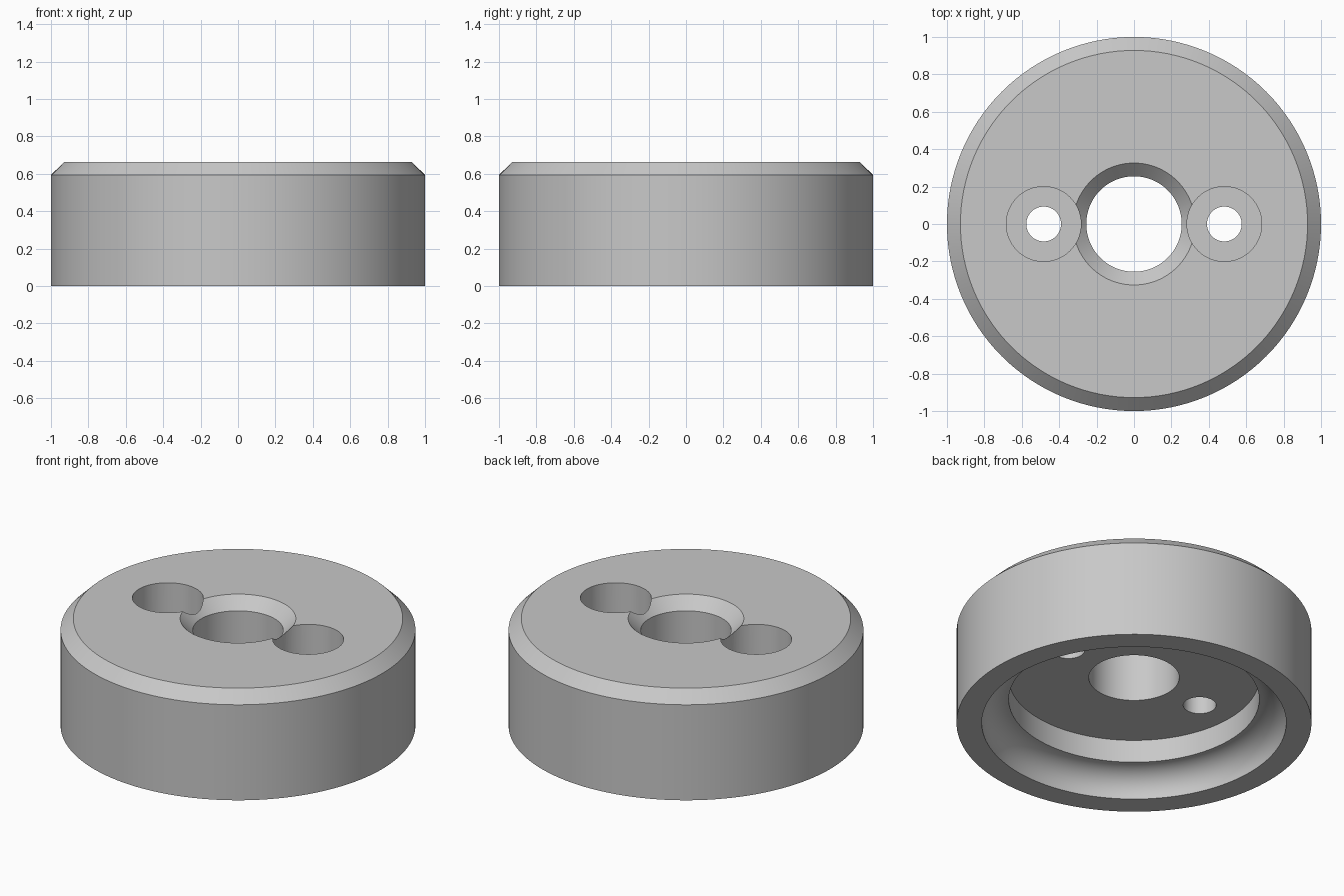
import bpy, bmesh, math

cube = bpy.data.objects.get("Cube")
if cube:
    bpy.data.objects.remove(cube, do_unlink=True)

HEIGHT = 0.664
SEGMENTS = 128

grey = bpy.data.materials.new("plain grey")
grey.use_nodes = True
COLOUR = (0.58, 0.58, 0.58, 1)
grey.diffuse_color = COLOUR
grey.node_tree.nodes["Principled BSDF"].inputs["Base Color"].default_value = COLOUR


def add_object(name, bm):
    bmesh.ops.recalc_face_normals(bm, faces=bm.faces)
    mesh = bpy.data.meshes.new(name)
    bm.to_mesh(mesh)
    bm.free()
    mesh.materials.append(grey)
    obj = bpy.data.objects.new(name, mesh)
    bpy.context.collection.objects.link(obj)
    return obj


def lathe(name, profile):
    """Turn a closed (radius, z) outline around the z axis."""
    bm = bmesh.new()
    verts = [bm.verts.new((r, 0, z)) for r, z in profile]
    edges = [bm.edges.new((a, b)) for a, b in zip(verts, verts[1:] + verts[:1])]
    bmesh.ops.spin(bm, geom=verts + edges, cent=(0, 0, 0), axis=(0, 0, 1),
                   angle=math.tau, steps=SEGMENTS, use_merge=True)
    bmesh.ops.remove_doubles(bm, verts=bm.verts, dist=1e-5)
    return add_object(name, bm)


def cylinder_cutter(name, x, radius, bottom, top):
    bm = bmesh.new()
    bmesh.ops.create_cone(bm, cap_ends=True, segments=64, radius1=radius,
                          radius2=radius, depth=top - bottom)
    bmesh.ops.translate(bm, verts=bm.verts, vec=(x, 0, (top + bottom) / 2))
    cutter = add_object(name, bm)
    cutter.hide_render = True
    return cutter


# Turned body: chamfered outside and bore, stepped recess with a cove below
FLOOR, STEP, COVE = 0.294, 0.706, 0.152
cove = [(STEP + COVE * math.cos(a), COVE * math.sin(a))
        for a in (math.pi / 2 * i / 12 for i in range(13))]
profile = [(1, 0), (1, 0.594), (0.928, HEIGHT), (0.326, HEIGHT),
           (0.255, 0.593), (0.255, FLOOR), (STEP, FLOOR)] + cove[::-1]
body = lathe("round_body", profile)

# Counterbored screw holes on both sides of the bore
cutters = []
for side in (-1, 1):
    x = side * 0.483
    cutters.append(cylinder_cutter("counterbore_cutter", x, 0.2, 0.44, 0.8))
    cutters.append(cylinder_cutter("screw_hole_cutter", x, 0.093, 0.2, 0.75))
for cutter in cutters:
    cut = body.modifiers.new("screw_hole", "BOOLEAN")
    cut.operation = "DIFFERENCE"
    cut.solver = "EXACT"
    cut.object = cutter

# Bake the cuts and remove the cutters
bpy.context.view_layer.update()
graph = bpy.context.evaluated_depsgraph_get()
baked = bpy.data.meshes.new_from_object(body.evaluated_get(graph))
body.modifiers.clear()
body.data = baked
for cutter in cutters:
    bpy.data.objects.remove(cutter, do_unlink=True)

bpy.ops.object.select_all(action="DESELECT")
body.select_set(True)
bpy.context.view_layer.objects.active = body
bpy.ops.object.shade_smooth_by_angle(angle=math.radians(30))
